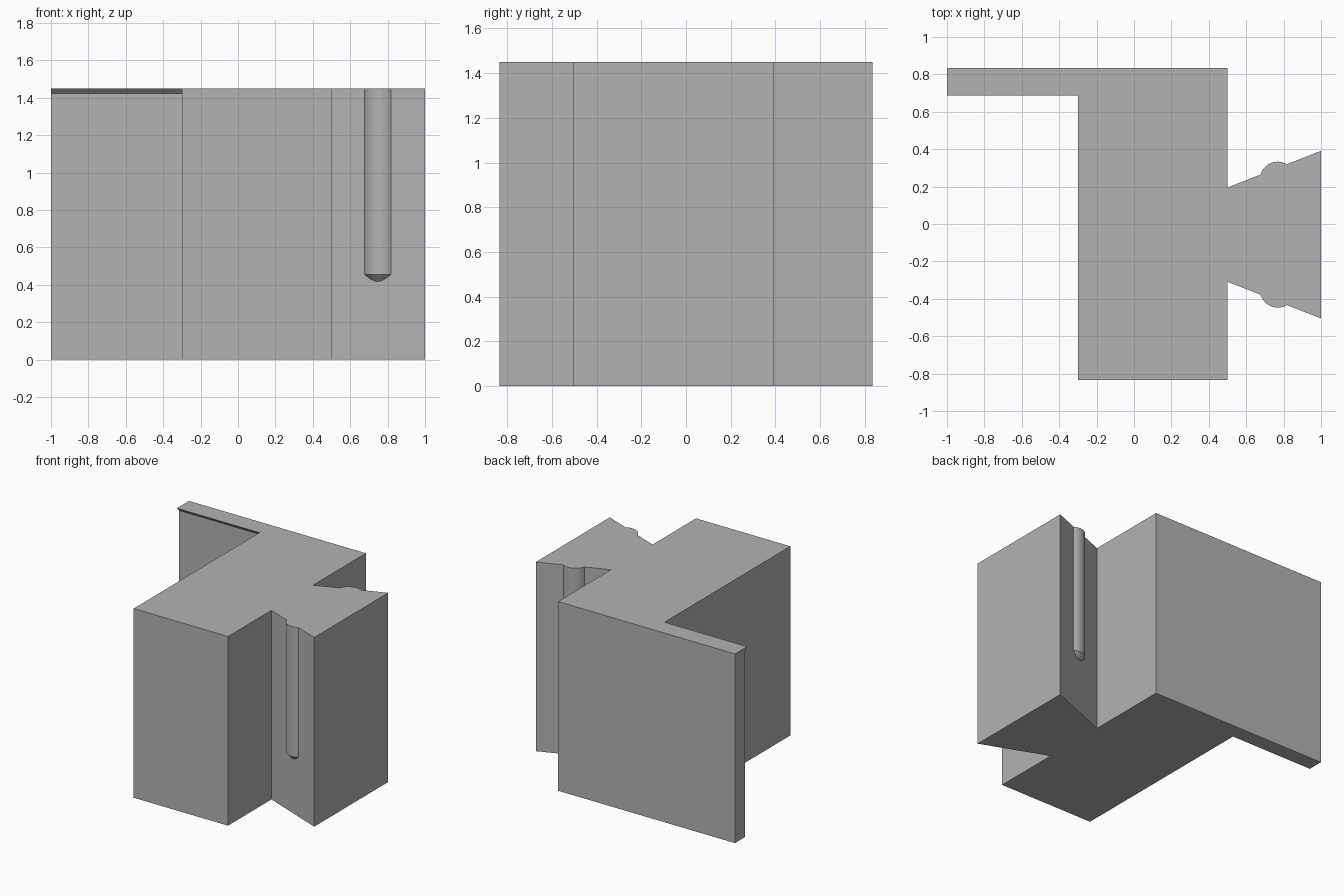
import bpy, bmesh, math
from mathutils import Vector

if "Cube" in bpy.data.objects:
    bpy.data.objects.remove(bpy.data.objects["Cube"], do_unlink=True)

HEIGHT = 1.45
MID_Y = -0.057      # symmetry line of the dovetail

grey = bpy.data.materials.new("plain grey")
grey.use_nodes = True
colour = (0.45, 0.45, 0.45, 1)
grey.diffuse_color = colour
grey.node_tree.nodes["Principled BSDF"].inputs["Base Color"].default_value = colour


def finish(name, bm):
    bmesh.ops.recalc_face_normals(bm, faces=bm.faces)
    mesh = bpy.data.meshes.new(name)
    bm.to_mesh(mesh)
    bm.free()
    mesh.materials.append(grey)
    obj = bpy.data.objects.new(name, mesh)
    bpy.context.collection.objects.link(obj)
    return obj


def prism(name, points, direction):
    """Closed profile pushed along a direction."""
    bm = bmesh.new()
    face = bm.faces.new([bm.verts.new(p) for p in points])
    side = bmesh.ops.extrude_face_region(bm, geom=[face])["geom"]
    verts = [g for g in side if isinstance(g, bmesh.types.BMVert)]
    bmesh.ops.translate(bm, verts=verts, vec=Vector(direction))
    return finish(name, bm)


def rib(name, x, y, radius, z_low):
    """Upright round rib with a 45 degree cone below it."""
    bm = bmesh.new()
    points = [(x, y, z_low - radius), (x + radius, y, z_low),
              (x + radius, y, HEIGHT), (x, y, HEIGHT)]
    verts = [bm.verts.new(p) for p in points]
    edges = [bm.edges.new(pair) for pair in zip(verts, verts[1:])]
    bmesh.ops.spin(bm, geom=verts + edges, cent=(x, y, 0), axis=(0, 0, 1),
                   angle=math.tau, steps=64)
    bmesh.ops.remove_doubles(bm, verts=bm.verts, dist=1e-4)
    return finish(name, bm)


# Main block with the flared dovetail on its left side
neck, flare = 0.252, 0.448
outline = [(-0.3, -0.835), (0.5, -0.835),
           (0.5, MID_Y - neck), (1, MID_Y - flare),
           (1, MID_Y + flare), (0.5, MID_Y + neck),
           (0.5, 0.835), (-0.3, 0.835)]
body = prism("body", [(x, y, 0) for x, y in outline], (0, 0, HEIGHT))

# Back plate with a small slanted lip along its top front edge
section = [(0.835, 0), (0.835, HEIGHT), (0.688, HEIGHT), (0.716, HEIGHT - 0.028), (0.716, 0)]
parts = [prism("back_plate", [(-1, y, z) for y, z in section], (0.9, 0, 0))]

# Matching ribs on both flared walls
for side, label in ((1, "back"), (-1, "front")):
    parts.append(rib(label + "_rib", 0.768, MID_Y + side * 0.295, 0.095, 0.455))

# Fuse everything into one solid
bpy.context.view_layer.objects.active = body
for part in parts:
    union = body.modifiers.new(part.name, "BOOLEAN")
    union.operation = "UNION"
    union.solver = "EXACT"
    union.object = part
    bpy.ops.object.modifier_apply(modifier=union.name)
    bpy.data.objects.remove(part, do_unlink=True)

bpy.ops.object.select_all(action="DESELECT")
body.select_set(True)
bpy.ops.object.shade_smooth_by_angle(angle=math.radians(30))
